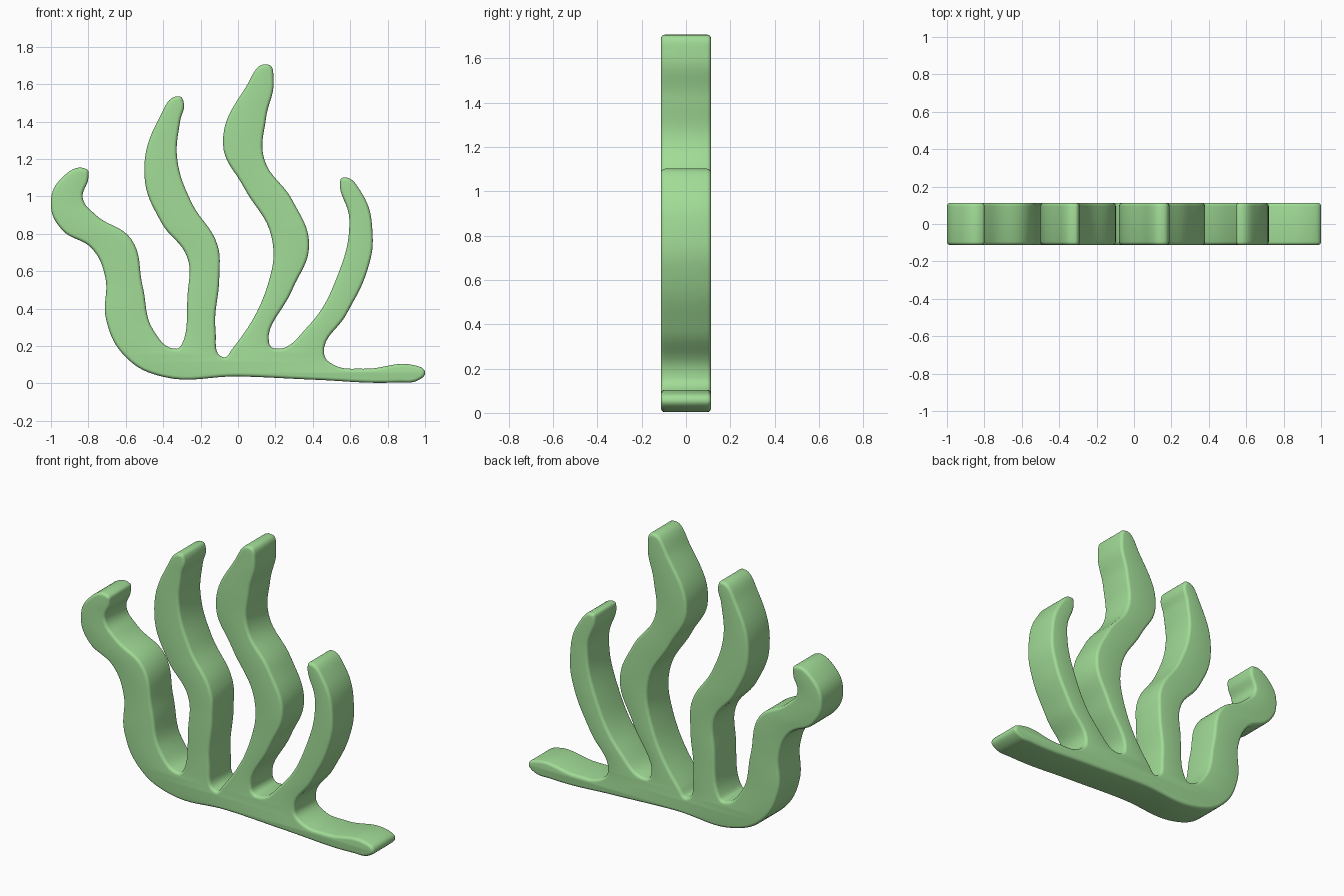
import bpy, math

if "Cube" in bpy.data.objects:
    bpy.data.objects.remove(bpy.data.objects["Cube"])

HALF_DEPTH = 0.113
ROUND = 0.018

# Front outline (x, z), counter-clockwise from the tip of the base
outline = [
    # right frond
    (1.0, .06), (.95, .095), (.67, .078), (.51, .10), (.46, .16), (.58, .37),
    (.69, .60), (.72, .79), (.66, 1.02), (.56, 1.10), (.545, 1.07), (.595, .88),
    (.53, .57), (.37, .30), (.20, .185), (.165, .22),
    # tall frond
    (.29, .50), (.38, .74), (.29, .98), (.14, 1.20), (.15, 1.42), (.19, 1.62),
    (.16, 1.705), (.04, 1.58), (-.08, 1.28), (.03, 1.05), (.18, .78), (.16, .53),
    (-.03, .185), (-.08, .14),
    # middle-left frond
    (-.12, .28), (-.10, .57), (-.11, .74), (-.25, .97), (-.325, 1.20), (-.31, 1.40),
    (-.29, 1.50), (-.315, 1.535), (-.42, 1.42), (-.50, 1.11), (-.41, .86),
    (-.27, .67), (-.27, .47), (-.30, .21), (-.33, .185),
    # curled left frond
    (-.45, .28), (-.51, .52), (-.57, .77), (-.76, .90), (-.83, .99), (-.80, 1.10),
    (-.81, 1.145), (-.95, 1.09), (-1.0, .95), (-.94, .82), (-.78, .72),
    (-.71, .57), (-.705, .34), (-.60, .14), (-.40, .035),
    # underside of the base
    (0, .037), (.40, .02), (.85, .005), (.97, .02),
]

# Filled, extruded curve with rounded rims
curve = bpy.data.curves.new("seaweed", 'CURVE')
curve.dimensions = '2D'
curve.fill_mode = 'BOTH'
curve.resolution_u = 8
curve.extrude = HALF_DEPTH - ROUND
curve.bevel_depth = ROUND
curve.bevel_resolution = 3
curve.offset = -ROUND

spline = curve.splines.new('BEZIER')
spline.bezier_points.add(len(outline) - 1)
for point, (x, z) in zip(spline.bezier_points, outline):
    point.co = (x, z, 0)
    point.handle_left_type = point.handle_right_type = 'AUTO'
spline.use_cyclic_u = True

seaweed = bpy.data.objects.new("seaweed", curve)
bpy.context.collection.objects.link(seaweed)
seaweed.rotation_euler.x = math.pi / 2

# Turn into one welded mesh with smooth rims
bpy.context.view_layer.objects.active = seaweed
seaweed.select_set(True)
bpy.ops.object.convert(target='MESH')
bpy.ops.object.mode_set(mode='EDIT')
bpy.ops.mesh.select_all(action='SELECT')
bpy.ops.mesh.remove_doubles(threshold=0.0005)
bpy.ops.mesh.normals_make_consistent(inside=False)
bpy.ops.object.mode_set(mode='OBJECT')
bpy.ops.object.shade_smooth_by_angle(angle=math.radians(40))

green = bpy.data.materials.new("green")
green.diffuse_color = (0.36, 0.72, 0.31, 1)
green.use_nodes = True
green.node_tree.nodes["Principled BSDF"].inputs["Base Color"].default_value = green.diffuse_color
seaweed.data.materials.clear()
seaweed.data.materials.append(green)
